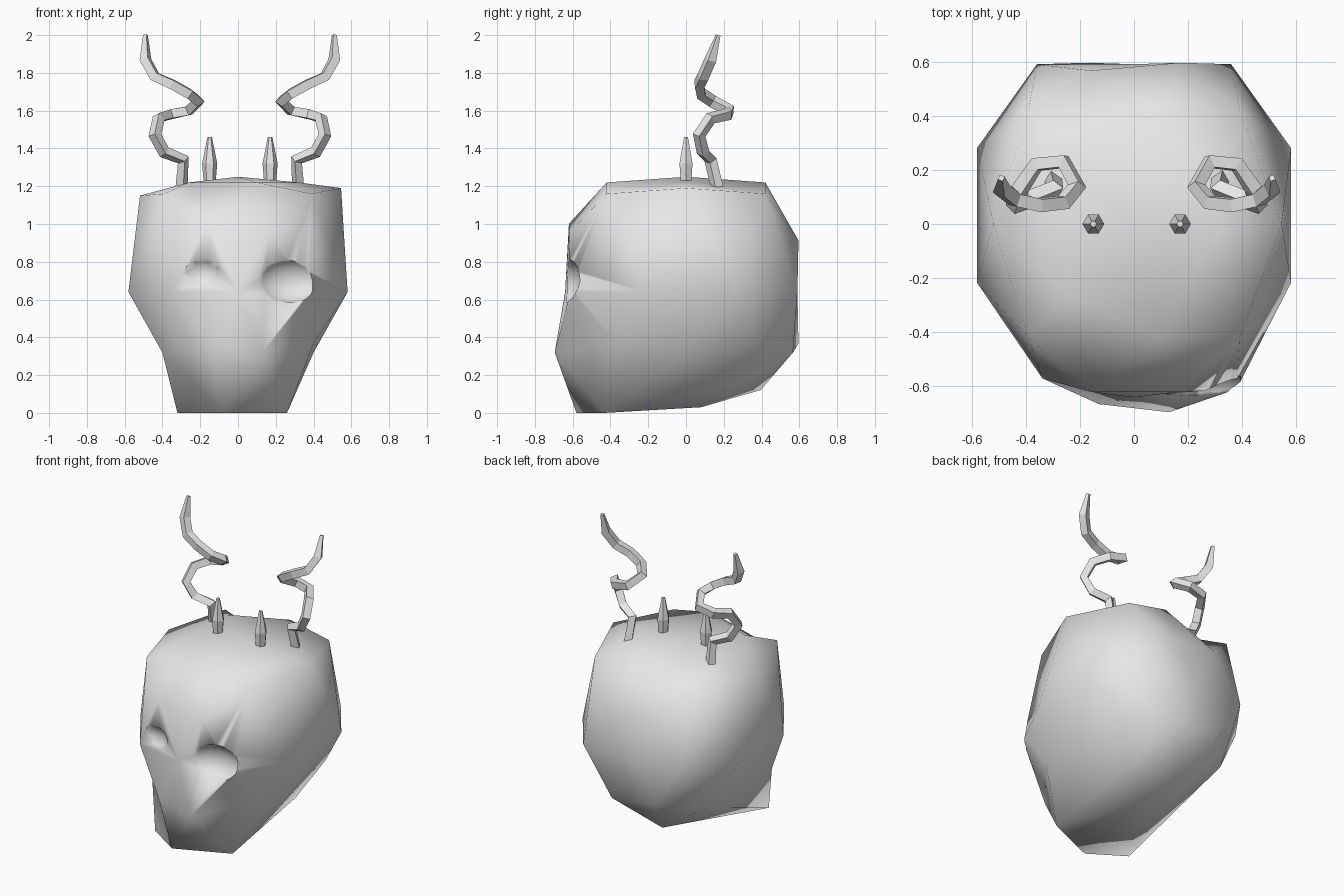
import bpy, bmesh, math
from mathutils import Vector, Matrix

cube = bpy.data.objects.get("Cube")
if cube:
    bpy.data.objects.remove(cube, do_unlink=True)

bone = bpy.data.materials.new("pale_grey")
bone.use_nodes = True
grey = (0.8, 0.8, 0.8, 1)
bone.diffuse_color = grey
bone.node_tree.nodes["Principled BSDF"].inputs["Base Color"].default_value = grey


def add_object(name, data):
    obj = bpy.data.objects.new(name, data)
    bpy.context.collection.objects.link(obj)
    data.materials.append(bone)
    return obj


def mesh_object(name, bm):
    mesh = bpy.data.meshes.new(name)
    bm.to_mesh(mesh)
    bm.free()
    return add_object(name, mesh)


def shape_vertex(unit):
    """Turn a point of the unit sphere into its place on the skull."""
    x, y, z = unit
    p = Vector((x * 0.61, y * 0.7, 0.64 + z * 0.61))
    side = math.copysign(1, x)
    front = math.copysign(1, y)
    if 0.8 < z < 0.9:                      # flat crown
        p.y *= 1.2
        p.z = 1.22
    elif 0.4 < z < 0.6:
        if abs(y) < 0.1:                   # temples lifted to the crown
            p.z = 1.19 if x > 0 else 1.15
        elif abs(x) > 0.5:                 # crown corners
            p = Vector((side * 0.39, front * 0.42, 1.16))
        elif y < 0:                        # brow
            p.y = -0.62
            p.z += 0.04
    elif abs(z) < 0.1:                     # widest ring
        if y < -0.9:
            p.y = -0.64
        elif abs(x) < 0.7:
            if y > 0:
                p.y = 0.59
            else:
                p.x += 0.02
                p.y = -0.59 - side * 0.02
        elif y > 0:
            p.y = 0.28
    elif -0.6 < z < -0.4:
        if abs(x) > 0.5:                   # narrow cheeks
            p.x = side * 0.4
        elif y < 0:                        # muzzle
            p = Vector((side * 0.13, -0.68 - side * 0.015, 0.34 - side * 0.02))
    elif -0.9 < z < -0.8:
        if y < -0.45:                      # chin pulled down and forward
            p = Vector((-0.09, -0.58, 0))
        elif y < 0.1:                      # jaw corners
            p.y = -0.43
            p.z = 0
        else:
            p.y *= 1.13
    elif z < -0.9:
        p.y = 0.08
    return p


# Skull
bm = bmesh.new()
bmesh.ops.create_icosphere(bm, subdivisions=2, radius=1)
for v in bm.verts:
    v.co = shape_vertex(v.co)
skull = mesh_object("skull", bm)

# Shallow eye sockets carved from the skull
sockets = (("left_socket_cutter", (0.27, -0.65, 0.7), (0.18, 0.1, 0.12), 12),
           ("right_socket_cutter", (-0.2, -0.67, 0.74), (0.13, 0.1, 0.1), -10))
for name, centre, radii, turn in sockets:
    bm = bmesh.new()
    bmesh.ops.create_uvsphere(bm, u_segments=16, v_segments=10, radius=1)
    spin = Matrix.Rotation(math.radians(turn), 3, 'Z')
    for v in bm.verts:
        v.co = Vector(centre) + spin @ Vector(a * r for a, r in zip(v.co, radii))
    cutter = mesh_object(name, bm)
    cutter.hide_render = True
    cut = skull.modifiers.new(name, 'BOOLEAN')
    cut.operation = 'DIFFERENCE'
    cut.object = cutter

# Bake the carving so that the smoothing sees the socket rims
depsgraph = bpy.context.evaluated_depsgraph_get()
carved = bpy.data.meshes.new_from_object(skull.evaluated_get(depsgraph))
skull.modifiers.clear()
skull.data = carved
for name, *_ in sockets:
    bpy.data.objects.remove(bpy.data.objects[name], do_unlink=True)
bpy.ops.object.select_all(action='DESELECT')
skull.select_set(True)
bpy.context.view_layer.objects.active = skull
bpy.ops.object.shade_smooth_by_angle(angle=math.radians(75))

# Twisting horns and short spikes, one pair each
horn_path = ((0.31, 0.17, 1.17), (0.3, 0.13, 1.34), (0.4, 0.09, 1.38),
             (0.45, 0.07, 1.47), (0.43, 0.13, 1.56), (0.37, 0.22, 1.58),
             (0.27, 0.23, 1.6), (0.22, 0.14, 1.65), (0.27, 0.08, 1.69),
             (0.36, 0.07, 1.74), (0.45, 0.09, 1.78), (0.5, 0.13, 1.87),
             (0.5, 0.17, 2))
spike_path = ((0.03, 1.2), (0.04, 1.32), (0.012, 1.46))


def add_horn(name, side):
    curve = bpy.data.curves.new(name, 'CURVE')
    curve.dimensions = '3D'
    curve.bevel_depth = 0.034
    curve.bevel_resolution = 0
    curve.use_fill_caps = True
    spline = curve.splines.new('POLY')
    spline.points.add(len(horn_path) - 1)
    for point, (x, y, z) in zip(spline.points, horn_path):
        point.co = (side * x + 0.01, y, z, 1)
    spline.points[-1].radius = 0.4
    spline.use_smooth = False
    add_object(name, curve)


def add_spike(name, side):
    bm = bmesh.new()
    turns = [math.tau * i / 6 for i in range(6)]
    rings = [[bm.verts.new((side * 0.16 + 0.01 + r * math.cos(t),
                            r * math.sin(t), z)) for t in turns]
             for r, z in spike_path]
    for low, high in zip(rings, rings[1:]):
        for i in range(6):
            j = (i + 1) % 6
            bm.faces.new((low[i], low[j], high[j], high[i]))
    bm.faces.new(rings[0][::-1])
    bm.faces.new(rings[-1])
    mesh_object(name, bm)


for label, side in (("left", 1), ("right", -1)):
    add_horn(label + "_horn", side)
    add_spike(label + "_spike", side)
